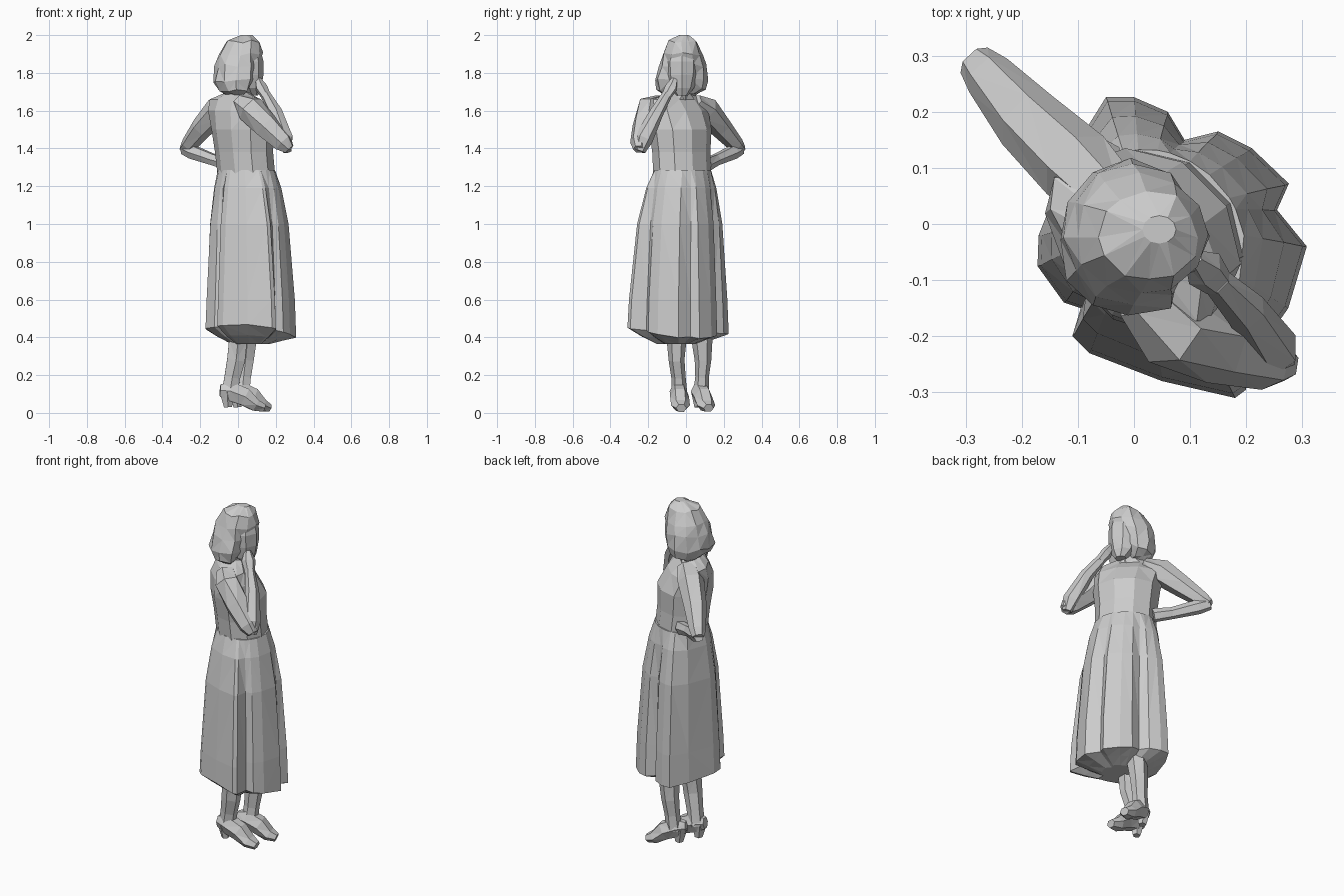
import bpy, bmesh, math, random
from mathutils import Vector

random.seed(4)
U = Vector((1, -1, 0)).normalized()   # shoulder line
F = Vector((1, 1, 0)).normalized()    # direction the body faces
X, Y, Z = Vector((1, 0, 0)), Vector((0, 1, 0)), Vector((0, 0, 1))


def loft(name, rings):
    """Flat-shaded skin through equal-length rings, capped at both ends."""
    bm = bmesh.new()
    vs = [[bm.verts.new((p.x, p.y, max(p.z, 0))) for p in r] for r in rings]
    n = len(vs[0])
    for a, b in zip(vs, vs[1:]):
        for i in range(n):
            j = (i + 1) % n
            bm.faces.new((a[i], a[j], b[j], b[i]))
    bm.faces.new(vs[0])
    bm.faces.new(vs[-1])
    bmesh.ops.triangulate(bm, faces=bm.faces[:])
    bmesh.ops.recalc_face_normals(bm, faces=bm.faces[:])
    me = bpy.data.meshes.new(name)
    bm.to_mesh(me)
    bm.free()
    ob = bpy.data.objects.new(name, me)
    bpy.context.collection.objects.link(ob)
    return ob


def oval(c, ax, ay, a, b, n, scale=None):
    c = Vector(c)
    out = []
    for i in range(n):
        t = 2 * math.pi * i / n
        s = scale(i) if scale else 1
        out.append(c + (ax * a * math.cos(t) + ay * b * math.sin(t)) * s)
    return out


def tube(name, path, n=6):
    """path: (x, y, z, half width, half height)"""
    pts = [Vector(p[:3]) for p in path]
    rings = []
    for i, p in enumerate(path):
        d = (pts[min(i + 1, len(pts) - 1)] - pts[max(i - 1, 0)]).normalized()
        ref = Z if abs(d.z) < 0.85 else X
        side = d.cross(ref).normalized()
        rings.append(oval(pts[i], side, side.cross(d), p[3], p[4], n))
    return loft(name, rings)


# Bodice, widest along the shoulder line
bodice = [(0.045, -0.02, 1.25, 0.165, 0.14), (0.032, -0.025, 1.38, 0.167, 0.14),
          (0.025, -0.03, 1.50, 0.18, 0.15), (0.0, -0.04, 1.60, 0.19, 0.12),
          (-0.015, -0.045, 1.66, 0.18, 0.075), (-0.005, -0.035, 1.695, 0.07, 0.055)]
loft("bodice", [oval(r[:3], U, F, r[3], r[4], 10) for r in bodice])

# Skirt: waist oval blended into an uneven hem outline with narrow folds
hem = [(-.17, -.02), (-.172, -.075), (-.125, -.14), (-.095, -.15), (-.11, -.2), (-.08, -.23),
       (.05, -.28), (.18, -.31), (.2, -.295), (.2, -.21), (.24, -.2), (.275, -.15),
       (.308, -.04), (.255, .025), (.276, .072), (.21, .135), (.15, .165), (.09, .15),
       (.06, .2), (0, .226), (-.05, .226), (-.11, .13)]
hc = Vector((0.065, -0.04, 0))
wc = Vector((0.045, -0.02, 0))


def skirt_ring(z, w, shrink=1.0, tilt=0.0):
    out = []
    for x, y in hem:
        q = Vector((x, y, 0))
        d = (q - hc).normalized()
        r = 1 / math.hypot(d.dot(U) / 0.165, d.dot(F) / 0.14)
        p = (wc + d * r).lerp(hc + (q - hc) * shrink, w)
        p.z = z - tilt * (0.2 * max(0, x - 0.08) + 0.1 * y)
        out.append(p)
    return out


loft("skirt", [skirt_ring(1.285, 0), skirt_ring(1.19, 0.3), skirt_ring(1.0, 0.64),
               skirt_ring(0.6, 0.98, 0.98), skirt_ring(0.44, 1, 1, 1),
               skirt_ring(0.40, 1, 0.72, 0.4), skirt_ring(0.365, 1, 0.42)])

# Arm resting on the hip
tube("hip_upper_arm", [(-0.04, 0.04, 1.65, 0.06, 0.04), (-0.105, 0.105, 1.605, 0.072, 0.072),
                       (-0.19, 0.185, 1.51, 0.062, 0.058), (-0.26, 0.265, 1.42, 0.045, 0.042),
                       (-0.285, 0.292, 1.395, 0.033, 0.025)])
tube("hip_forearm", [(-0.285, 0.288, 1.40, 0.03, 0.035), (-0.24, 0.25, 1.38, 0.038, 0.04),
                     (-0.13, 0.16, 1.34, 0.03, 0.033), (-0.04, 0.11, 1.315, 0.03, 0.04)])

# Arm raised to the face
tube("raised_upper_arm", [(0.02, -0.13, 1.65, 0.055, 0.04), (0.065, -0.19, 1.61, 0.068, 0.078),
                          (0.15, -0.22, 1.52, 0.066, 0.07), (0.24, -0.245, 1.43, 0.052, 0.055),
                          (0.272, -0.25, 1.395, 0.03, 0.03)])
tube("raised_forearm", [(0.262, -0.245, 1.385, 0.03, 0.025), (0.25, -0.225, 1.45, 0.05, 0.045),
                        (0.20, -0.155, 1.59, 0.038, 0.036), (0.145, -0.10, 1.685, 0.026, 0.028)])
tube("raised_hand", [(0.15, -0.105, 1.675, 0.028, 0.025), (0.125, -0.08, 1.72, 0.038, 0.03),
                     (0.105, -0.06, 1.765, 0.018, 0.018)])

# Neck and face; the head turns towards +x
tube("neck", [(-0.005, -0.035, 1.62, 0.065, 0.06), (0.015, -0.03, 1.70, 0.048, 0.048),
              (0.025, -0.03, 1.77, 0.045, 0.045)])
face = [(0.075, -0.02, 1.68, 0.03, 0.03), (0.06, -0.022, 1.72, 0.062, 0.065),
        (0.045, -0.022, 1.79, 0.09, 0.085), (0.045, -0.022, 1.86, 0.09, 0.088),
        (0.035, -0.02, 1.94, 0.08, 0.07)]
loft("face", [oval(r[:3], X, Y, r[3], r[4], 8) for r in face])

# Bobbed hair, pulled back where it opens around the face
hair = [(0.045, -0.01, 2.0, 0.03, 0.025, 1), (0.025, -0.02, 1.965, 0.092, 0.078, 1),
        (0.012, -0.02, 1.90, 0.118, 0.108, 0.98), (0.0, -0.02, 1.84, 0.125, 0.122, 0.9),
        (-0.005, -0.028, 1.76, 0.13, 0.14, 0.75), (-0.005, -0.03, 1.71, 0.10, 0.13, 0.55),
        (-0.01, -0.03, 1.685, 0.06, 0.085, 0.5)]
rings = [oval(r[:3], X, Y, r[3], r[4], 12,
              lambda i, o=r[5]: o if i in (0, 1, 11) else 1) for r in hair]
for r in rings[1:]:
    for p in r:
        p += Vector((random.uniform(-.006, .006), random.uniform(-.006, .006),
                     random.uniform(-.01, .01)))
loft("hair", rings)

# Legs and heeled shoes
tube("near_leg", [(0.01, -0.04, 0.55, 0.06, 0.06), (0.0, -0.05, 0.38, 0.052, 0.055),
                  (-0.01, -0.05, 0.28, 0.042, 0.055), (-0.03, -0.04, 0.19, 0.038, 0.048),
                  (-0.045, -0.035, 0.10, 0.042, 0.048)])
tube("far_leg", [(0.05, 0.07, 0.55, 0.06, 0.06), (0.05, 0.085, 0.38, 0.055, 0.055),
                 (0.04, 0.09, 0.28, 0.044, 0.05), (0.03, 0.085, 0.19, 0.036, 0.044),
                 (0.02, 0.08, 0.10, 0.042, 0.046)])
for side, heel, toe in (("near", (-0.095, -0.045), (0.14, -0.025)),
                        ("far", (-0.04, 0.055), (0.168, 0.12))):
    h, t = Vector(heel), Vector(toe)

    def at(k, z, w, hh):
        q = h.lerp(t, k)
        return (q.x, q.y, z, w, hh)
    tube(side + "_shoe", [at(0, 0.12, 0.026, 0.035), at(0.22, 0.115, 0.046, 0.058),
                          at(0.55, 0.085, 0.05, 0.054), at(0.8, 0.04, 0.05, 0.036),
                          at(1, 0.025, 0.028, 0.023)])
    tube(side + "_heel", [at(0.16, 0.11, 0.038, 0.042), at(0.18, 0.03, 0.022, 0.022)], 5)
